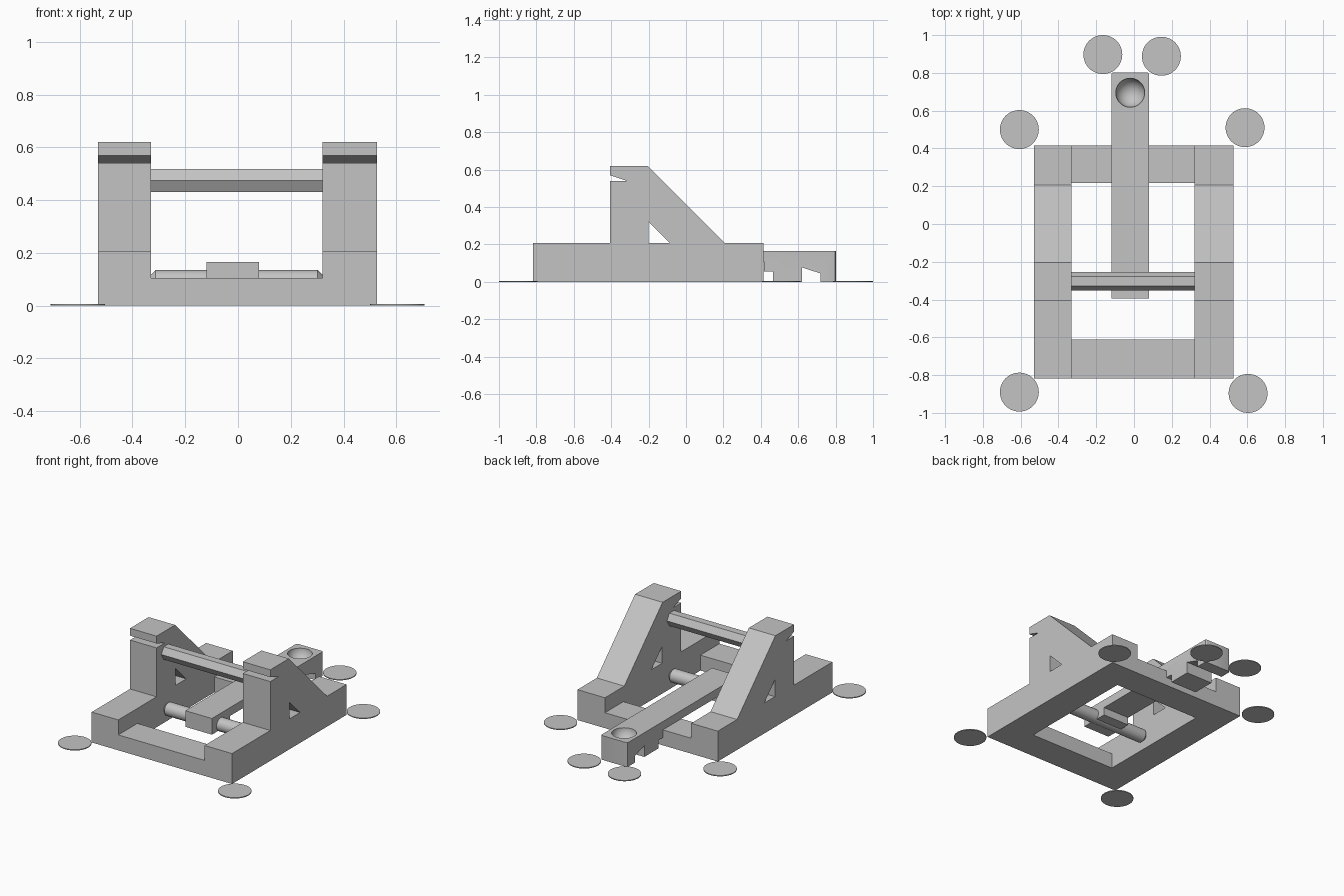
import bpy, bmesh, math

cube = bpy.data.objects.get("Cube")
if cube:
    bpy.data.objects.remove(cube, do_unlink=True)

# One plain grey for everything
grey = bpy.data.materials.new("plain_grey")
grey.use_nodes = True
colour = (0.55, 0.55, 0.55, 1)
grey.diffuse_color = colour
grey.node_tree.nodes["Principled BSDF"].inputs["Base Color"].default_value = colour


def prism(name, x0, x1, profile):
    """Extrude a (y, z) outline from x0 to x1."""
    bm = bmesh.new()
    face = bm.faces.new([bm.verts.new((x0, y, z)) for y, z in profile])
    moved = bmesh.ops.extrude_face_region(bm, geom=[face])["geom"]
    verts = [v for v in moved if isinstance(v, bmesh.types.BMVert)]
    bmesh.ops.translate(bm, verts=verts, vec=(x1 - x0, 0, 0))
    bmesh.ops.recalc_face_normals(bm, faces=bm.faces)
    mesh = bpy.data.meshes.new(name)
    bm.to_mesh(mesh)
    bm.free()
    obj = bpy.data.objects.new(name, mesh)
    bpy.context.collection.objects.link(obj)
    mesh.materials.append(grey)
    return obj


def box(name, x0, x1, y0, y1, z0, z1):
    return prism(name, x0, x1, [(y0, z0), (y1, z0), (y1, z1), (y0, z1)])


def cylinder(name, radius, depth, location, sides=48, rotation=(0, 0, 0)):
    bpy.ops.mesh.primitive_cylinder_add(vertices=sides, radius=radius, depth=depth,
                                        location=location, rotation=rotation)
    obj = bpy.context.object
    obj.name = name
    obj.data.materials.append(grey)
    return obj


def smooth(obj):
    bpy.ops.object.select_all(action='DESELECT')
    obj.select_set(True)
    bpy.context.view_layer.objects.active = obj
    bpy.ops.object.shade_smooth_by_angle(angle=math.radians(30))


# Base frame: side rails with braced towers, open triangle above the rail
RIGHT, LEFT = (-0.53, -0.33), (0.32, 0.527)
FRONT, BACK, RAIL = -0.817, 0.415, 0.207
tower = [(-0.405, RAIL), (-0.405, 0.54), (-0.315, 0.54), (-0.405, 0.57),
         (-0.405, 0.62), (-0.205, 0.62), (0.207, RAIL), (-0.085, RAIL),
         (-0.2, 0.322), (-0.2, RAIL)]
for side, (x0, x1) in (("right", RIGHT), ("left", LEFT)):
    box(side + "_rail", x0, x1, FRONT, BACK, 0, RAIL)
    prism(side + "_tower", x0, x1, tower)

# Low cross beams
box("front_beam", RIGHT[1], LEFT[0], FRONT, -0.612, 0, 0.105)
box("back_beam", RIGHT[1], LEFT[0], 0.217, BACK, 0, 0.105)

# Six-sided stop bar between the towers
bar = [(-0.303 + 0.05 * math.cos(a), 0.475 + 0.05 * math.sin(a))
       for a in (i * math.pi / 3 for i in range(6))]
prism("stop_bar", RIGHT[1], LEFT[0], bar)

# Round pivot axle with chamfered ends
axle = cylinder("pivot_axle", 0.045, 0.65, (-0.005, -0.3, 0.09), 32, (0, math.pi / 2, 0))
chamfer = axle.modifiers.new("chamfer", 'BEVEL')
chamfer.width = 0.018
chamfer.limit_method = 'ANGLE'
chamfer.angle_limit = math.radians(60)
bpy.ops.object.modifier_apply(modifier=chamfer.name)
smooth(axle)

# Throwing arm, stepped underneath, with a notch near its back end
arm = prism("throwing_arm", -0.12, 0.08, [
    (-0.395, 0.165), (-0.395, 0.055), (-0.2, 0.055), (-0.2, 0.108),
    (0.417, 0.108), (0.417, 0.055), (0.465, 0.055), (0.465, 0),
    (0.62, 0), (0.62, 0.077), (0.72, 0.045), (0.72, 0), (0.803, 0), (0.803, 0.165)])

# Rounded back corners of the arm
bm = bmesh.new()
bm.from_mesh(arm.data)
corners = [e for e in bm.edges if all(v.co.y > 0.8 for v in e.verts)
           and abs(e.verts[0].co.z - e.verts[1].co.z) > 0.1]
bmesh.ops.bevel(bm, geom=corners, offset=0.012, segments=3, profile=0.5, affect='EDGES')
bm.to_mesh(arm.data)
bm.free()

# Round cup hollowed out of the arm
bpy.ops.mesh.primitive_uv_sphere_add(segments=40, ring_count=21, radius=0.077,
                                     location=(-0.02, 0.695, 0.167))
cutter = bpy.context.object
cutter.name = "cup_cutter"
cutter.hide_render = True
cutter.data.materials.append(grey)
cut = arm.modifiers.new("cup", 'BOOLEAN')
cut.operation = 'DIFFERENCE'
cut.solver = 'EXACT'
cut.object = cutter
bpy.context.view_layer.objects.active = arm
bpy.ops.object.modifier_apply(modifier=cut.name)
bpy.data.objects.remove(cutter, do_unlink=True)
smooth(arm)

# Thin ground discs around the frame and behind the arm
discs = [(-0.607, 0.5), (0.588, 0.51), (-0.607, -0.89),
         (0.604, -0.897), (-0.165, 0.897), (0.145, 0.888)]
for i, (x, y) in enumerate(discs):
    smooth(cylinder("ground_disc_%d" % (i + 1), 0.103, 0.006, (x, y, 0.003)))
